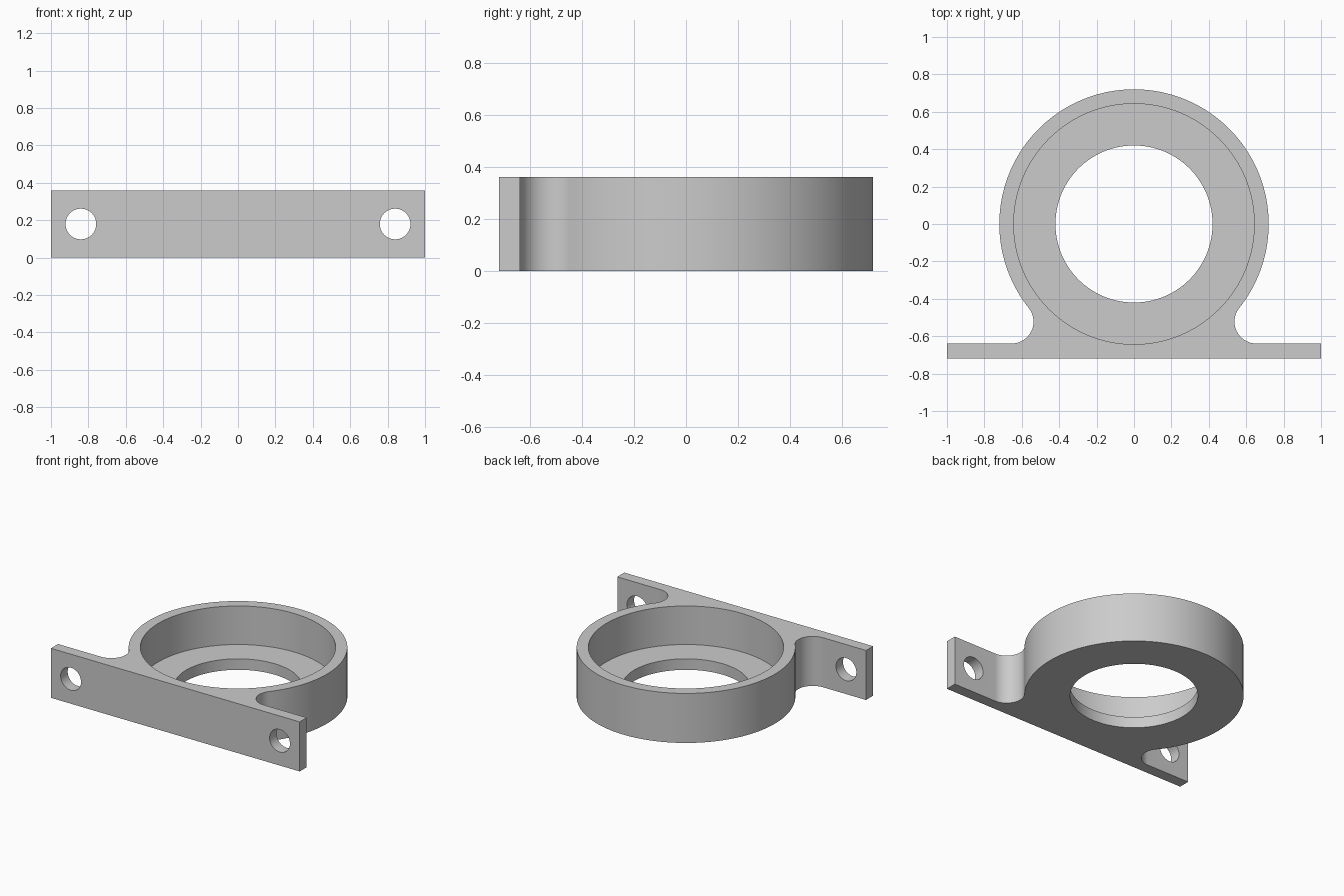
import bpy
import bmesh
from math import sin, cos, pi, sqrt, atan2, radians
from mathutils import Matrix

if "Cube" in bpy.data.objects:
    bpy.data.objects.remove(bpy.data.objects["Cube"], do_unlink=True)

HEIGHT = 0.36
RING_R = 0.72
RECESS_R = 0.643
BORE_R = 0.42
FLOOR = 0.08
PLATE_FRONT, PLATE_BACK = -0.72, -0.639
FILLET = 0.117
HOLE_X, HOLE_R = 0.84, 0.082

grey = bpy.data.materials.new("light grey metal")
grey.use_nodes = True
colour = (0.6, 0.6, 0.6, 1)
grey.diffuse_color = colour
grey.node_tree.nodes["Principled BSDF"].inputs["Base Color"].default_value = colour


def arc(cx, cy, r, start, end, steps):
    angles = [start + (end - start) * i / steps for i in range(steps + 1)]
    return [(cx + r * cos(a), cy + r * sin(a)) for a in angles]


def make_object(name, bm):
    mesh = bpy.data.meshes.new(name)
    bmesh.ops.recalc_face_normals(bm, faces=bm.faces)
    bm.to_mesh(mesh)
    bm.free()
    mesh.materials.append(grey)
    obj = bpy.data.objects.new(name, mesh)
    bpy.context.collection.objects.link(obj)
    return obj


def cylinder(name, radius, depth, matrix, segments):
    bm = bmesh.new()
    bmesh.ops.create_cone(bm, cap_ends=True, segments=segments, radius1=radius,
                          radius2=radius, depth=depth, matrix=matrix)
    return make_object(name, bm)


# Outline: right half of the plate, fillet tangent to plate and ring, then ring
fillet_y = PLATE_BACK + FILLET
fillet_x = sqrt((RING_R + FILLET) ** 2 - fillet_y ** 2)
join = atan2(fillet_y, fillet_x)
half = [(1, PLATE_FRONT), (1, PLATE_BACK)]
half += arc(fillet_x, fillet_y, FILLET, -pi / 2, join - pi, 24)
half += arc(0, 0, RING_R, join, pi / 2, 72)[1:]
outline = half + [(-x, y) for x, y in reversed(half[:-1])]

# Bracket body
bm = bmesh.new()
base = bm.faces.new([bm.verts.new((x, y, 0)) for x, y in outline])
top = bmesh.ops.extrude_face_region(bm, geom=[base], use_keep_orig=True)["geom"]
bmesh.ops.translate(bm, vec=(0, 0, HEIGHT),
                    verts=[v for v in top if isinstance(v, bmesh.types.BMVert)])
body = make_object("bearing_bracket", bm)

# Cutters: stepped bore and the two bolt holes
cutters = [
    cylinder("recess_cutter", RECESS_R, 1, Matrix.Translation((0, 0, FLOOR + 0.5)), 128),
    cylinder("bore_cutter", BORE_R, 1, Matrix.Translation((0, 0, 0.1)), 128),
]
for side in (-1, 1):
    place = Matrix.Translation((side * HOLE_X, PLATE_FRONT, HEIGHT / 2))
    cutters.append(cylinder("bolt_hole_cutter", HOLE_R, 0.3,
                            place @ Matrix.Rotation(pi / 2, 4, "X"), 48))

bpy.ops.object.select_all(action="DESELECT")
bpy.context.view_layer.objects.active = body
body.select_set(True)
for cutter in cutters:
    cutter.hide_render = True
    mod = body.modifiers.new("cut", "BOOLEAN")
    mod.operation = "DIFFERENCE"
    mod.solver = "EXACT"
    mod.object = cutter
    bpy.ops.object.modifier_apply(modifier=mod.name)
    bpy.data.objects.remove(cutter, do_unlink=True)

bpy.ops.object.shade_smooth_by_angle(angle=radians(30))
